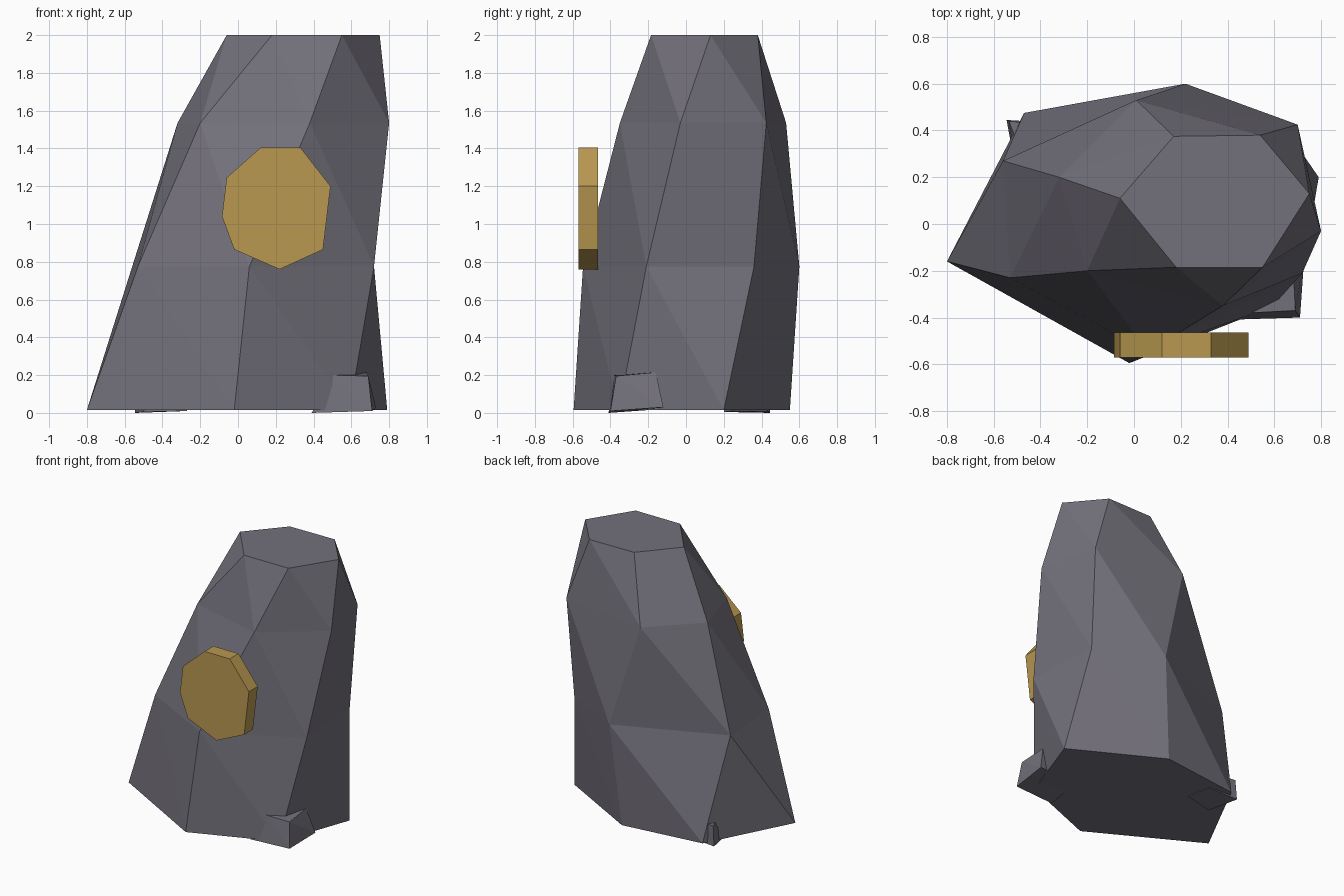
import bpy

if "Cube" in bpy.data.objects:
    bpy.data.objects.remove(bpy.data.objects["Cube"])


def material(name, rgb):
    m = bpy.data.materials.new(name)
    m.diffuse_color = (*rgb, 1)
    m.use_nodes = True
    m.node_tree.nodes["Principled BSDF"].inputs["Base Color"].default_value = m.diffuse_color
    return m


stone = material("grey stone", (0.17, 0.162, 0.195))
gold = material("gold", (0.48, 0.314, 0.08))


def loft(name, rings, mat):
    """Join rings of 3D points (bottom to top, counter-clockwise) and cap both ends."""
    n = len(rings[0])
    verts = [p for ring in rings for p in ring]
    faces = [tuple(reversed(range(n))), tuple(range(len(verts) - n, len(verts)))]
    for k in range(len(rings) - 1):
        for i in range(n):
            j = (i + 1) % n
            lo_i, lo_j, up_i, up_j = k * n + i, k * n + j, (k + 1) * n + i, (k + 1) * n + j
            faces += [(lo_i, lo_j, up_i), (lo_j, up_j, up_i)]
    me = bpy.data.meshes.new(name)
    me.from_pydata(verts, [], faces)
    me.materials.append(mat)
    ob = bpy.data.objects.new(name, me)
    bpy.context.collection.objects.link(ob)
    return ob


# Leaning boulder: four irregular six-sided rings
levels = {
    0.015: [(-.80, -.16), (-.02, -.595), (.59, -.355), (.79, .20), (.15, .55), (-.47, .475)],
    0.775: [(-.53, -.23), (.06, -.545), (.72, -.21), (.68, .36), (.22, .60), (-.56, .27)],
    1.535: [(-.20, -.20), (.38, -.35), (.80, -.03), (.70, .425), (.01, .53), (-.32, .20)],
    2.0: [(.18, -.185), (.55, -.185), (.75, .13), (.54, .38), (.17, .375), (-.06, .11)],
}
loft("boulder", [[(x, y, z) for x, y in ring] for z, ring in levels.items()], stone)

# Gold disc on the front: an uneven eight-sided plate
outline = [(.12, 1.405), (.33, 1.405), (.49, 1.20), (.45, .865),
           (.22, .76), (-.02, .865), (-.085, 1.04), (-.06, 1.245)]
loft("gold_disc", [[(x, y, z) for x, z in outline] for y in (-.57, -.465)][::-1], gold)

# Chipped pebbles at the foot
loft("front_pebble", [
    [(.39, -.41, 0), (.71, -.40, .01), (.73, -.12, .03), (.42, -.13, .02)],
    [(.50, -.38, .20), (.69, -.37, .195), (.68, -.16, .215), (.51, -.18, .20)]], stone)
loft("back_pebble", [
    [(-.50, .20, .005), (-.27, .25, .01), (-.31, .43, .01), (-.545, .445, 0)],
    [(-.46, .25, .15), (-.31, .27, .15), (-.33, .42, .15), (-.535, .44, .15)]], stone)
